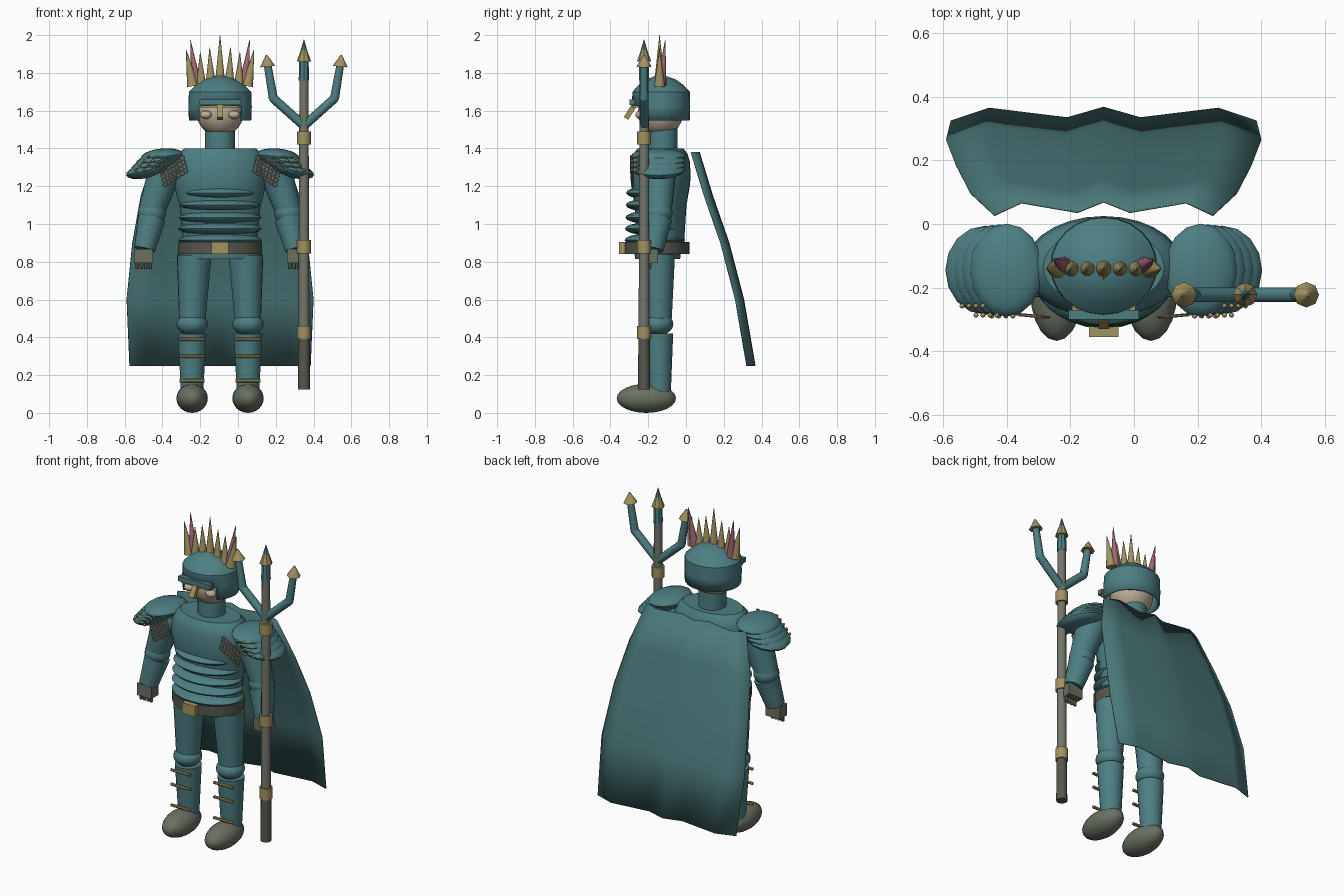
import bpy, bmesh, math
from mathutils import Vector, Matrix

if "Cube" in bpy.data.objects:
    bpy.data.objects.remove(bpy.data.objects["Cube"])

CX, CY = -0.095, -0.14      # body axis


def material(name, rgb):
    m = bpy.data.materials.new(name)
    m.diffuse_color = (*rgb, 1)
    m.use_nodes = True
    m.node_tree.nodes["Principled BSDF"].inputs["Base Color"].default_value = m.diffuse_color
    return m


TEAL = material("teal armour", (0.075, 0.21, 0.225))
CLOTH = material("cape cloth", (0.07, 0.185, 0.187))
GOLD = material("old gold", (0.36, 0.29, 0.12))
BOOT = material("boot leather", (0.14, 0.165, 0.12))
BELT = material("belt leather", (0.095, 0.095, 0.075))
POLE = material("pole grey", (0.17, 0.18, 0.145))
SKIN = material("skin", (0.50, 0.42, 0.31))
PINK = material("coral pink", (0.36, 0.13, 0.17))
CHAIN = material("chain links", (0.34, 0.26, 0.18))


def finish(name, bm, mat, angle=40):
    bmesh.ops.recalc_face_normals(bm, faces=bm.faces)
    me = bpy.data.meshes.new(name)
    bm.to_mesh(me)
    bm.free()
    me.materials.append(mat)
    me.shade_smooth()
    me.set_sharp_from_angle(angle=math.radians(angle))
    ob = bpy.data.objects.new(name, me)
    bpy.context.collection.objects.link(ob)
    return ob


def ball(name, c, r, mat, tilt=0, segs=16, rings=10):
    bm = bmesh.new()
    m = Matrix.Translation(c) @ Matrix.Rotation(tilt, 4, 'Y') @ Matrix.Diagonal((*r, 1))
    bmesh.ops.create_uvsphere(bm, u_segments=segs, v_segments=rings, radius=1, matrix=m)
    return finish(name, bm, mat)


def tube(name, p, q, r1, r2, mat, segs=14):
    p, q = Vector(p), Vector(q)
    d = q - p
    bm = bmesh.new()
    m = Matrix.Translation((p + q) / 2) @ d.to_track_quat('Z', 'Y').to_matrix().to_4x4()
    bmesh.ops.create_cone(bm, cap_ends=True, segments=segs, radius1=r1, radius2=r2,
                          depth=d.length, matrix=m)
    return finish(name, bm, mat)


def box(name, c, size, mat, tilt=0):
    bm = bmesh.new()
    m = Matrix.Translation(c) @ Matrix.Rotation(tilt, 4, 'X') @ Matrix.Diagonal((*size, 1))
    bmesh.ops.create_cube(bm, size=1, matrix=m)
    return finish(name, bm, mat)


def lathe(name, cx, cy, profile, ratio, mat, segs=24, keep=None):
    """Oval lathe of (radius, z) points; keep is an optional face test."""
    bm = bmesh.new()
    rows = [[bm.verts.new((cx + r * math.cos(a), cy + ratio * r * math.sin(a), z))
             for a in (2 * math.pi * i / segs for i in range(segs))] for r, z in profile]
    for lo, hi in zip(rows, rows[1:]):
        for i in range(segs):
            j = (i + 1) % segs
            bm.faces.new((lo[i], lo[j], hi[j], hi[i]))
    if keep is None:
        bm.faces.new(rows[0])
    bm.faces.new(rows[-1])
    if keep:
        drop = [f for f in bm.faces if not keep(f.calc_center_median())]
        bmesh.ops.delete(bm, geom=drop, context='FACES')
    return finish(name, bm, mat)


def ring(name, c, major, minor, mat):
    """Small link facing the front."""
    bm = bmesh.new()
    n, k = 8, 5
    g = [[bm.verts.new((c[0] + (major + minor * math.cos(b)) * math.cos(a),
                        c[1] + minor * math.sin(b),
                        c[2] + (major + minor * math.cos(b)) * math.sin(a)))
          for b in (2 * math.pi * j / k for j in range(k))]
         for a in (2 * math.pi * i / n for i in range(n))]
    for i in range(n):
        for j in range(k):
            bm.faces.new((g[i][j], g[(i + 1) % n][j],
                          g[(i + 1) % n][(j + 1) % k], g[i][(j + 1) % k]))
    return finish(name, bm, mat)


# Torso, belly bands and belt
lathe("torso", CX, -0.135, [(0.195, 0.88), (0.2, 0.95), (0.215, 1.1), (0.24, 1.19), (0.25, 1.25),
                            (0.243, 1.33), (0.225, 1.37), (0.19, 1.40)], 0.64, TEAL, 28)
for i, (rx, z) in enumerate([(0.222, 0.915), (0.222, 0.975), (0.22, 1.035), (0.212, 1.10), (0.20, 1.165)]):
    ball(f"belly_band_{i}", (CX, -0.165, z), (rx, 0.16 - 0.002 * i, 0.037), TEAL, segs=28)
lathe("pelvis", CX, -0.15, [(0.205, 0.815), (0.215, 0.86)], 0.58, TEAL)
lathe("belt", CX, -0.155, [(0.222, 0.842), (0.222, 0.905)], 0.78, BELT)
box("buckle", (CX, -0.338, 0.873), (0.092, 0.032, 0.066), GOLD)

# Neck, head and helmet
tube("neck", (CX, -0.125, 1.38), (CX, -0.125, 1.52), 0.08, 0.08, TEAL, 18)
ball("head", (CX, -0.135, 1.59), (0.125, 0.12, 0.125), SKIN, segs=24, rings=14)
shell = lathe("helmet", CX, -0.132, [(0.165, 1.548), (0.168, 1.62), (0.165, 1.70), (0.13, 1.735),
                                     (0.085, 1.765), (0.03, 1.783)], 0.92, TEAL, 24,
              lambda c: not (c.y < -0.2 and c.z < 1.63 and abs(c.x - CX) < 0.115))
solid = shell.modifiers.new("thickness", 'SOLIDIFY')
solid.thickness = 0.012
box("visor", (CX, -0.285, 1.645), (0.22, 0.03, 0.03), TEAL)
box("brow_trim", (CX, -0.27, 1.622), (0.20, 0.03, 0.012), GOLD)
box("nose_guard", (CX, -0.295, 1.595), (0.032, 0.028, 0.085), GOLD, math.radians(-32))
tube("crest_jewel", (CX, -0.14, 1.78), (CX, -0.205, 1.745), 0.022, 0.006, GOLD, 8)

# Crown spikes: offset, base height, tip offset, tip height
for s in (-1, 1):
    ball("cheek", (CX + s * 0.075, -0.24, 1.578), (0.032, 0.028, 0.022), SKIN)
    for off, z0, tip, z1, r in [(0.05, 1.765, 0.055, 1.935, 0.024), (0.10, 1.74, 0.105, 1.91, 0.026),
                                (0.145, 1.73, 0.18, 1.925, 0.030)]:
        tube("crown_spike", (CX + s * off, CY, z0), (CX + s * tip, CY, z1), r, 0.001, GOLD, 10)
    tube("coral_spike", (CX + s * 0.125, -0.13, 1.735), (CX + s * 0.157, -0.11, 1.975), 0.027, 0.001, PINK, 10)
tube("crown_spike", (CX, CY, 1.77), (CX, CY, 2.0), 0.026, 0.001, GOLD, 10)

# Limbs, both sides
for s in (-1, 1):
    def P(dx, y, z):
        return (CX + s * dx, y, z)

    # Legs
    ball("boot", P(0.148, -0.21, 0.077), (0.083, 0.157, 0.077), BOOT, segs=20, rings=12)
    tube("shin", P(0.148, -0.14, 0.11), P(0.148, -0.145, 0.42), 0.06, 0.077, TEAL, 18)
    ball("knee", P(0.148, -0.15, 0.47), (0.083, 0.083, 0.06), TEAL)
    tube("thigh", P(0.148, -0.145, 0.46), P(0.137, -0.15, 0.835), 0.068, 0.092, TEAL, 18)
    for z in (0.17, 0.30, 0.39):
        tube("shin_bar", P(0.082, -0.22, z), P(0.214, -0.22, z), 0.009, 0.009, GOLD, 8)

    # Arms
    ball("shoulder", P(0.285, -0.14, 1.29), (0.09, 0.09, 0.09), TEAL)
    tube("upper_arm", P(0.29, -0.14, 1.29), P(0.365, -0.145, 1.06), 0.09, 0.068, TEAL, 18)
    ball("elbow", P(0.36, -0.145, 1.06), (0.075, 0.075, 0.065), TEAL)
    tube("forearm", P(0.362, -0.145, 1.03), P(0.40, -0.175, 0.865), 0.074, 0.056, TEAL, 18)
    box("hand", P(0.403, -0.182, 0.83), (0.098, 0.07, 0.075), BOOT)
    for i in range(4):
        x = 0.37 + 0.023 * i
        tube("finger", P(x, -0.19, 0.81), P(x, -0.195, 0.763), 0.011, 0.009, BOOT, 8)

    # Layered shoulder plates with studs
    for i in range(4):
        ball("shoulder_plate", P(0.305 + 0.022 * i, -0.145, 1.358 - 0.023 * i),
             (0.115 + 0.005 * i, 0.146 - 0.002 * i, 0.042), TEAL, s * math.radians(5 + 3 * i))
        for a in (-100, -75, -50):
            t = math.radians(a)
            ball("stud", P(0.305 + 0.022 * i + 0.115 * math.cos(t), -0.145 + 0.146 * math.sin(t),
                           1.358 - 0.024 * i), (0.008, 0.008, 0.008), GOLD, segs=8, rings=6)
    # Hanging chain patch running down and outward
    for i in range(7):
        for j in range(4):
            ring("chain_link", P(0.20 + 0.018 * i - 0.006 * j, -0.292 + 0.002 * i,
                                 1.35 - 0.012 * i - 0.023 * j), 0.011, 0.004, CHAIN)

# Trident
TX, TY = 0.349, -0.222
tube("pole_grip", (TX, TY, 0.125), (TX, TY, 0.43), 0.032, 0.030, BELT, 12)
tube("pole", (TX, TY, 0.43), (TX, TY, 1.78), 0.029, 0.024, POLE, 12)
for z in (0.425, 0.88, 1.455):
    tube("pole_collar", (TX, TY, z - 0.035), (TX, TY, z + 0.035), 0.037, 0.037, GOLD, 12)
tube("centre_tine", (TX, TY, 1.76), (TX, TY, 1.88), 0.028, 0.024, TEAL, 8)
tube("centre_barb", (TX, TY, 1.86), (TX, TY, 1.935), 0.038, 0.012, GOLD, 8)
tube("centre_point", (TX, TY, 1.91), (TX, TY, 1.977), 0.020, 0.001, TEAL, 8)
for s in (-1, 1):
    root, bend, top = (TX, TY, 1.52), (TX + s * 0.162, TY, 1.665), (TX + s * 0.192, TY, 1.84)
    tube("tine_lower", root, bend, 0.024, 0.024, TEAL, 10)
    ball("tine_joint", bend, (0.024, 0.024, 0.024), TEAL, segs=10, rings=6)
    tube("tine_upper", bend, top, 0.024, 0.020, TEAL, 10)
    tube("tine_barb", (top[0], TY, 1.833), (TX + s * 0.198, TY, 1.895), 0.040, 0.004, GOLD, 8)

# Cape: folds across, flaring and drifting back toward the hem
folds = [(-1, 0), (-0.75, 0.04), (-0.24, 0.01), (0, 0.043), (0.24, 0.01), (0.75, 0.04), (1, 0)]
rows = [(1.38, 0.345, 0.03), (1.15, 0.42, 0.10), (0.90, 0.465, 0.187), (0.60, 0.495, 0.265), (0.25, 0.48, 0.325)]
bm = bmesh.new()
grid = [[bm.verts.new((CX + t * hw, y + d, z)) for t, d in folds] for z, hw, y in rows]
for a, b in zip(grid, grid[1:]):
    for i in range(len(folds) - 1):
        bm.faces.new((a[i], a[i + 1], b[i + 1], b[i]))
cape = finish("cape", bm, CLOTH, 60)
cape.modifiers.new("thickness", 'SOLIDIFY').thickness = 0.006
